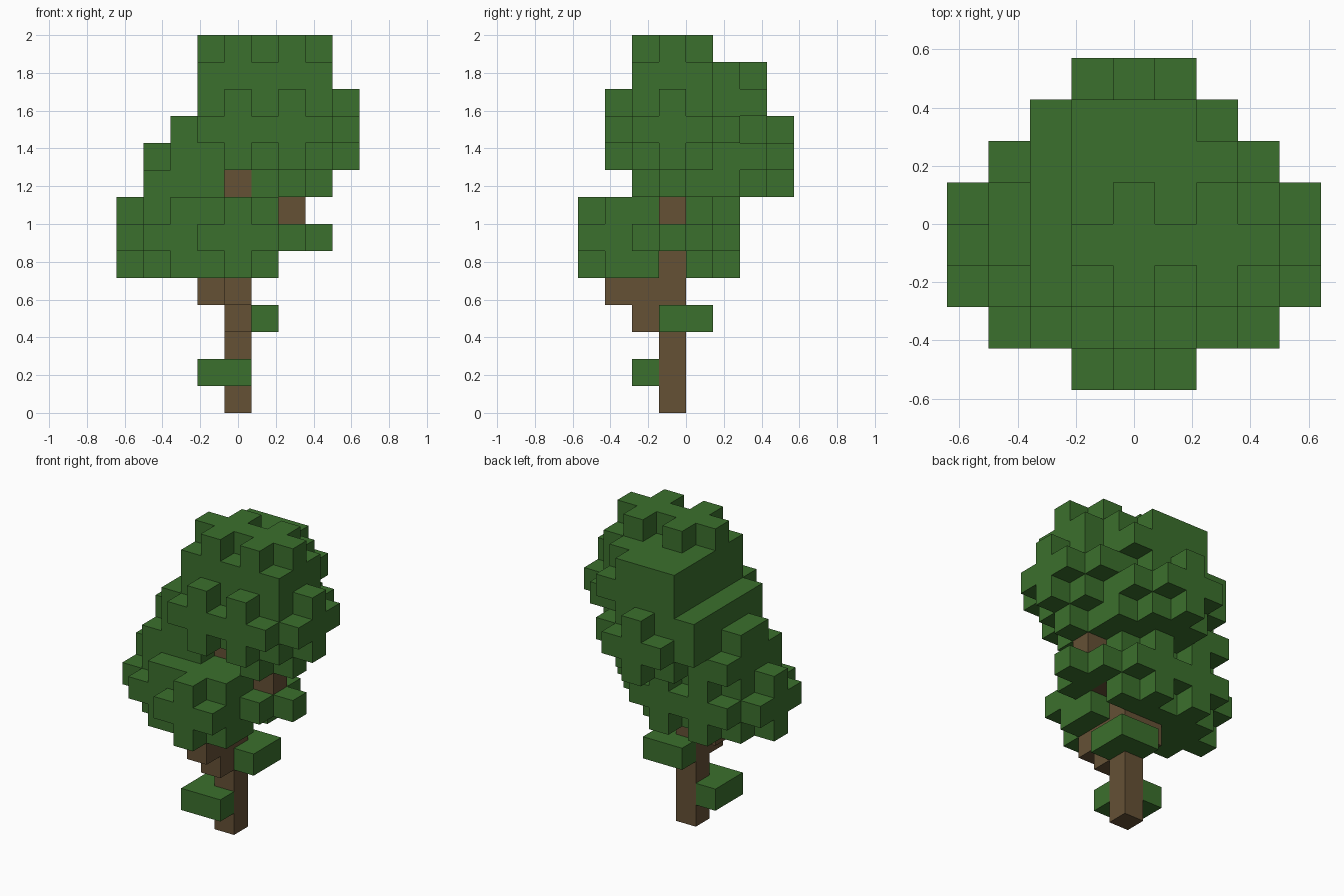
import bpy, bmesh
from mathutils import Vector
from itertools import product

UNIT = 1 / 7  # edge length of one block

if "Cube" in bpy.data.objects:
    bpy.data.objects.remove(bpy.data.objects["Cube"])


def material(name, colour):
    mat = bpy.data.materials.new(name)
    mat.use_nodes = True
    mat.diffuse_color = (*colour, 1)
    mat.node_tree.nodes["Principled BSDF"].inputs["Base Color"].default_value = (*colour, 1)
    return mat


def box(x0, x1, y0, y1, z0, z1):
    """All block cells in an inclusive range."""
    return set(product(range(x0, x1 + 1), range(y0, y1 + 1), range(z0, z1 + 1)))


def puff(x, y, z):
    """Three-block cube of leaves with its corners removed."""
    return {(x + a, y + b, z + c) for a, b, c in product((-1, 0, 1), repeat=3)
            if abs(a) + abs(b) + abs(c) < 3}


def puffs(centres):
    return set().union(*(puff(*c) for c in centres))


def build(name, cells, solid, mat):
    """Make a mesh from the exposed sides of the cells."""
    bm = bmesh.new()
    for cell in sorted(cells):
        centre = Vector(cell) + Vector((0, 0.5, 0.5))
        for axis, sign in product(range(3), (-1, 1)):
            step = Vector((0, 0, 0))
            step[axis] = sign
            beside = tuple(int(c + s) for c, s in zip(cell, step))
            if beside in solid:
                continue
            u, v = Vector((0, 0, 0)), Vector((0, 0, 0))
            u[(axis + 1) % 3] = 0.5
            v[(axis + 2) % 3] = 0.5
            ring = [-u - v, u - v, u + v, -u + v][::sign]
            bm.faces.new([bm.verts.new((centre + step / 2 + r) * UNIT) for r in ring])
    bmesh.ops.remove_doubles(bm, verts=bm.verts[:], dist=UNIT / 100)
    mesh = bpy.data.meshes.new(name)
    bm.to_mesh(mesh)
    bm.free()
    mesh.materials.append(mat)
    bpy.context.collection.objects.link(bpy.data.objects.new(name, mesh))


bark = material("bark brown", (0.130, 0.082, 0.036))
leaf = material("leaf green", (0.044, 0.162, 0.026))

# Wood
trunk = box(0, 0, -1, -1, 0, 11)
front_branch = {(0, -2, 3), (0, -2, 4), (0, -3, 4)}
right_branch = {(-1, -1, 4)}
left_branch = {(1, -1, 6), (2, -1, 7), (2, -1, 8)}
wood = trunk | front_branch | right_branch | left_branch

# Flat sprigs wrapped around the trunk
low_sprig = box(-1, 0, -2, -1, 1, 1)
middle_sprig = box(0, 1, -1, 0, 3, 3)
side_sprig = {(2, -2, 6), (3, -1, 6), (2, -1, 6), (2, 0, 6)}

# Lower crown leans to the front right
lower_crown = puffs([(-3, -1, 6), (-2, -2, 6), (-2, 0, 6), (0, -2, 6),
                     (0, -3, 6), (0, 0, 6)])

# Upper crown leans to the back left, around a blocky core
upper_crown = puffs([(0, -1, 12), (2, -1, 12), (0, -2, 10), (2, -2, 10),
                     (3, -1, 10), (2, 0, 10), (1, 1, 11), (0, 2, 9),
                     (-1, 1, 9), (2, -1, 9), (1, 1, 9), (-2, -1, 8), (-2, 0, 8)])
upper_crown |= box(-1, 1, -2, 2, 9, 12)
upper_crown |= box(-2, -2, -2, 2, 9, 10)
upper_crown |= box(-1, 1, 0, 2, 8, 8)

parts = [("trunk", trunk, bark), ("front_branch", front_branch, bark),
         ("right_branch", right_branch, bark), ("left_branch", left_branch, bark),
         ("low_sprig", low_sprig, leaf), ("middle_sprig", middle_sprig, leaf),
         ("side_sprig", side_sprig, leaf), ("lower_crown", lower_crown, leaf),
         ("upper_crown", upper_crown, leaf)]

# Each block belongs to the first part that claims it
solid = set().union(*(cells for _, cells, _ in parts))
taken = set()
for name, cells, mat in parts:
    build(name, cells - taken, solid, mat)
    taken |= cells
